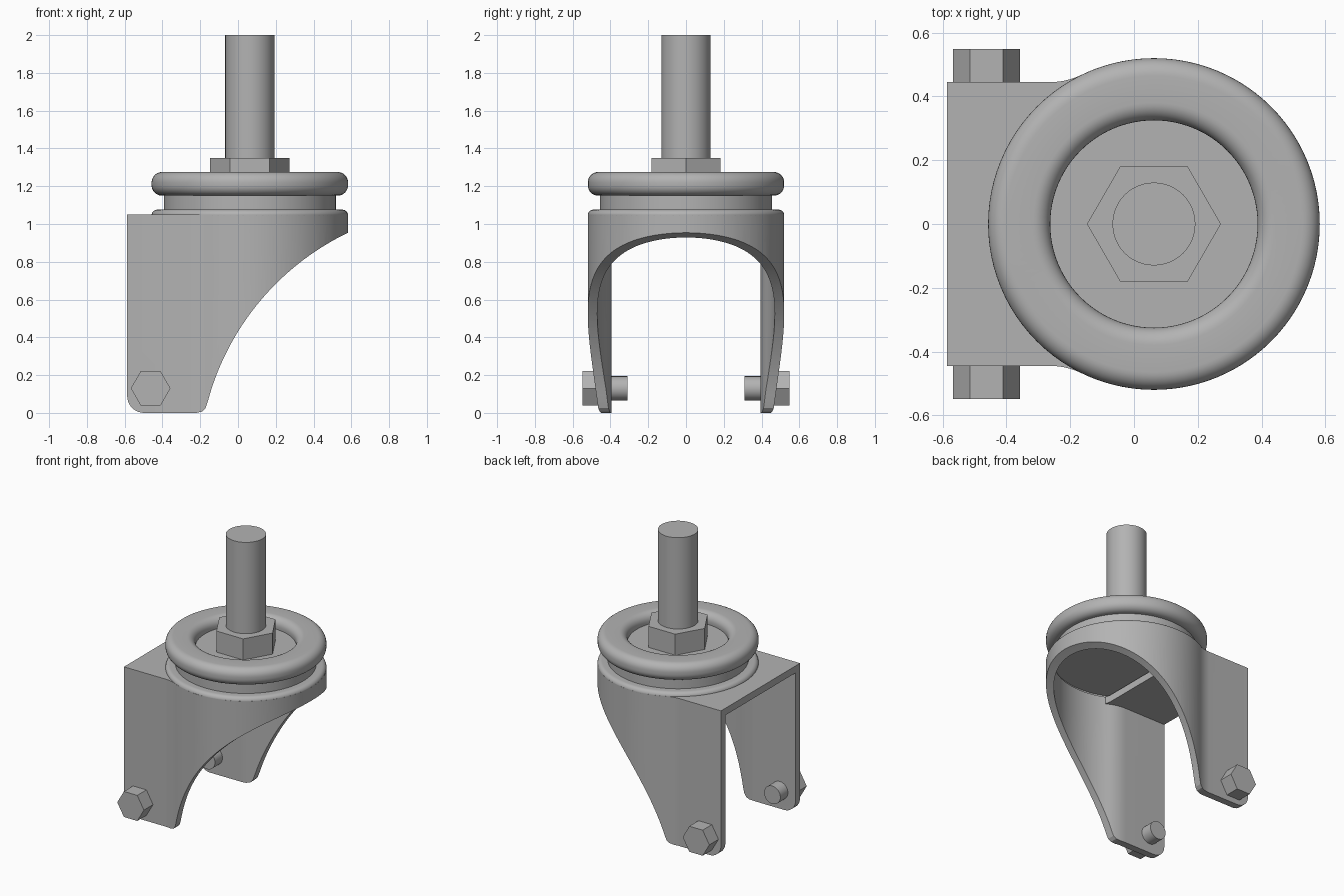
import bpy, bmesh, math
from mathutils import Matrix, Vector

cube = bpy.data.objects.get("Cube")
if cube:
    bpy.data.objects.remove(cube)

CX = 0.0625          # x of the swivel axis
WALL = 0.05          # sheet thickness

steel = bpy.data.materials.new("grey_steel")
steel.use_nodes = True
GREY = (0.45, 0.45, 0.45, 1)
steel.diffuse_color = GREY
steel.node_tree.nodes["Principled BSDF"].inputs["Base Color"].default_value = GREY


def finish(name, bm, smooth=None):
    bmesh.ops.recalc_face_normals(bm, faces=bm.faces)
    mesh = bpy.data.meshes.new(name)
    bm.to_mesh(mesh)
    bm.free()
    mesh.materials.append(steel)
    obj = bpy.data.objects.new(name, mesh)
    bpy.context.collection.objects.link(obj)
    if smooth:
        shade(obj, smooth)
    return obj


def shade(obj, degrees):
    bpy.ops.object.select_all(action='DESELECT')
    obj.select_set(True)
    bpy.context.view_layer.objects.active = obj
    bpy.ops.object.shade_smooth_by_angle(angle=math.radians(degrees))


def prism(name, points, direction):
    """Extrude a closed outline of 3D points."""
    bm = bmesh.new()
    face = bm.faces.new([bm.verts.new(p) for p in points])
    out = bmesh.ops.extrude_face_region(bm, geom=[face])
    verts = [v for v in out["geom"] if isinstance(v, bmesh.types.BMVert)]
    bmesh.ops.translate(bm, verts=verts, vec=direction)
    return finish(name, bm)


def lathe(name, profile, closed=False, steps=96):
    """Revolve an (r, z) profile round the swivel axis."""
    bm = bmesh.new()
    verts = [bm.verts.new((CX + r, 0, z)) for r, z in profile]
    edges = [bm.edges.new(pair) for pair in zip(verts, verts[1:])]
    if closed:
        edges.append(bm.edges.new((verts[-1], verts[0])))
    bmesh.ops.spin(bm, geom=verts + edges, cent=(CX, 0, 0), axis=(0, 0, 1),
                   angle=math.tau, steps=steps)
    bmesh.ops.remove_doubles(bm, verts=bm.verts, dist=1e-4)
    return finish(name, bm, 35)


def cylinder(name, sides, radius, start, end, smooth=None):
    """Cylinder between two points; hexagon corners point along x."""
    a, b = Vector(start), Vector(end)
    bm = bmesh.new()
    turn = (b - a).to_track_quat('Z', 'Y').to_matrix().to_4x4()
    first = Matrix.Rotation(math.radians(90 if abs((turn @ Vector((1, 0, 0))).x) < 0.5 else 0), 4, 'Z')
    bmesh.ops.create_cone(bm, cap_ends=True, segments=sides, radius1=radius,
                          radius2=radius, depth=(b - a).length,
                          matrix=Matrix.Translation((a + b) / 2) @ turn @ first
                          @ Matrix.Rotation(math.pi / 2, 4, 'Z'))
    return finish(name, bm, smooth)


def arc(cx, cy, r, a0, a1, n):
    angles = [math.radians(a0 + (a1 - a0) * i / n) for i in range(n + 1)]
    return [(cx + r * math.cos(a), cy + r * math.sin(a)) for a in angles]


def footprint(inset, x_end):
    """Plan outline: round front, filleted into two straight cheeks."""
    fillet, dx = 0.22, 0.325
    fy = 0.445 + fillet
    lean = math.degrees(math.atan2(fy, -dx))
    half = arc(CX, 0, 0.52 - inset, 0, lean, 40)
    half += arc(CX - dx, fy, fillet + inset, lean - 180, -90, 8)[1:]
    half.append((x_end, 0.445 - inset))
    return half + [(x, -y) for x, y in reversed(half[1:])]


def boolean(target, cutter, operation):
    mod = target.modifiers.new(operation.title(), 'BOOLEAN')
    mod.operation, mod.solver, mod.object = operation, 'EXACT', cutter
    bpy.context.view_layer.objects.active = target
    bpy.ops.object.modifier_apply(modifier=mod.name)
    bpy.data.objects.remove(cutter)


# Fork: bent sheet shell, hollowed and trimmed to its side outline
fork = prism("fork", [(x, y, -0.1) for x, y in footprint(0, -0.7)], (0, 0, 1.15))
hollow = prism("hollow_cutter", [(x, y, -0.2) for x, y in footprint(WALL, -0.8)], (0, 0, 1.2))
boolean(fork, hollow, 'DIFFERENCE')
pocket = prism("pocket_cutter", [(x, y, 0.9) for x, y in footprint(WALL, -0.13) if x >= -0.131],
               (0, 0, 0.3))
boolean(fork, pocket, 'DIFFERENCE')
side = arc(1.185, -0.302, 1.393, 105, 164.9, 40)
side += [(-0.172, 0.025), (-0.19, 0.007), (-0.22, 0)]
side += arc(-0.497, 0.09, 0.09, 270, 180, 8)
side += [(-0.587, 1.2), (0.9, 1.2)]
trim = prism("side_trim", [(x, -1, z) for x, z in side], (0, 2, 0))
boolean(fork, trim, 'INTERSECT')
shade(fork, 25)

# Swivel hub: lower flange with rounded rim, neck and recessed cap
rim = arc(0.49, 1.046, 0.03, 0, 90, 6)
lathe("swivel_hub", [(0, 1.065), (0.48, 1.065), (0.48, 1.04), (0.517, 1.04)] + rim
      + [(0.455, 1.076), (0.455, 1.2), (0, 1.2)])

# Bearing ring: rounded rectangle section
ring = []
for r, z, start in ((0.465, 1.22, 0), (0.38, 1.22, 90), (0.38, 1.205, 180), (0.465, 1.205, 270)):
    ring += arc(r, z, 0.055, start, start + 90, 8)
lathe("bearing_ring", ring, closed=True)

# Stem and nut
cylinder("stem", 48, 0.13, (CX, 0, 1.18), (CX, 0, 2), 35)
cylinder("stem_nut", 6, 0.21, (CX, 0, 1.19), (CX, 0, 1.35))

# Axle bolts, one through each cheek
for label, s in (("left", 1), ("right", -1)):
    cylinder(label + "_bolt_head", 6, 0.105, (-0.4625, s * 0.44, 0.13), (-0.4625, s * 0.548, 0.13))
    cylinder(label + "_bolt_shank", 32, 0.064, (-0.4625, s * 0.31, 0.13), (-0.4625, s * 0.45, 0.13), 35)
